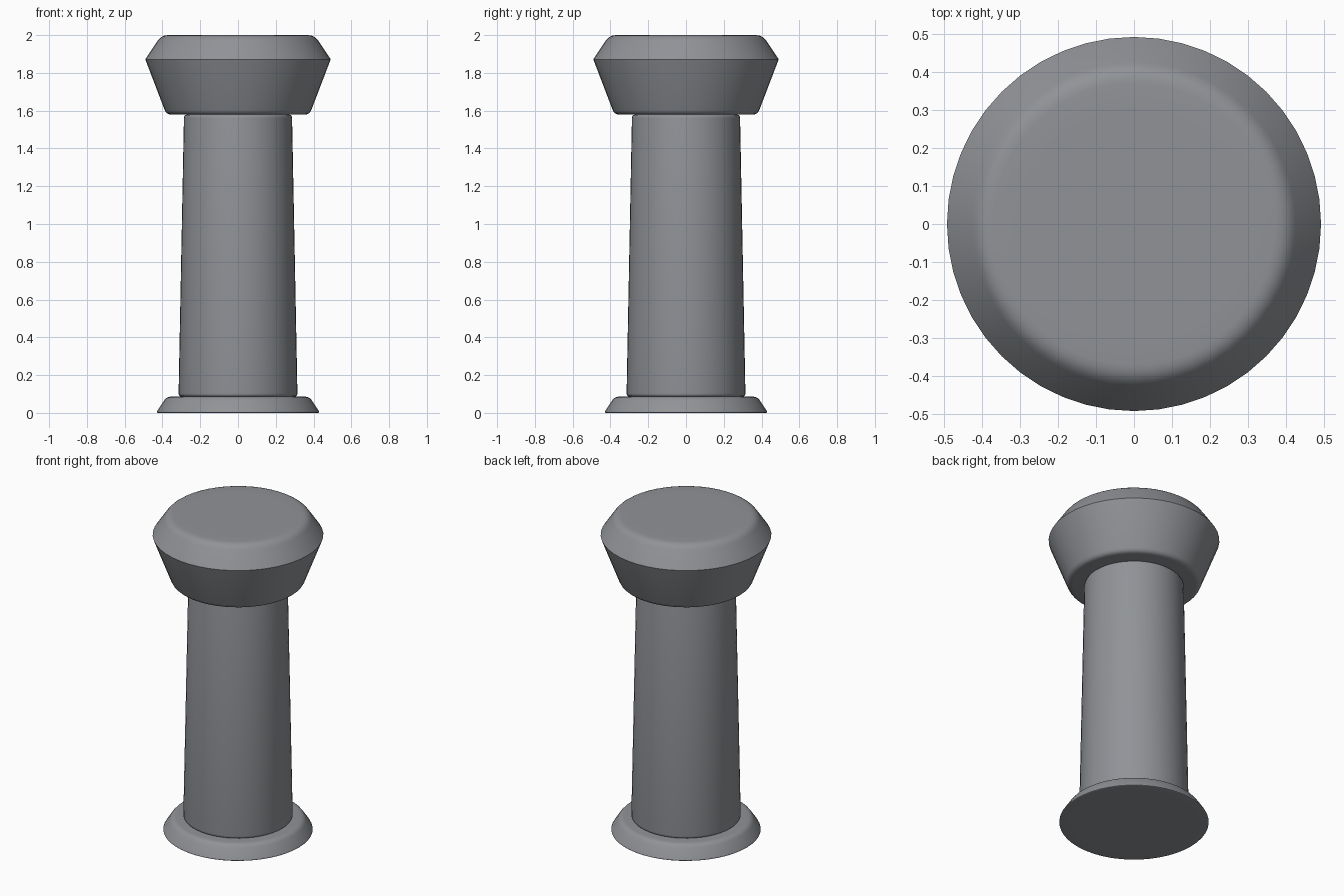
import bpy, bmesh, math
from mathutils import Vector

if "Cube" in bpy.data.objects:
    bpy.data.objects.remove(bpy.data.objects["Cube"])

SEGMENTS = 48

# Dark cast-iron grey
iron = bpy.data.materials.new("dark_grey")
iron.diffuse_color = (0.28, 0.29, 0.31, 1.0)
iron.use_nodes = True
iron.node_tree.nodes["Principled BSDF"].inputs["Base Color"].default_value = iron.diffuse_color


def rounded(profile, steps=4):
    """Turn (radius, z, rounding) corners into a softened outline."""
    pts = [Vector((r, z)) for r, z, _ in profile]
    out = []
    for i, p in enumerate(pts):
        c = profile[i][2]
        if c == 0 or i in (0, len(pts) - 1):
            out.append(p)
            continue
        a = p + (pts[i - 1] - p).normalized() * c
        b = p + (pts[i + 1] - p).normalized() * c
        for k in range(steps + 1):
            t = k / steps
            out.append(a * (1 - t) ** 2 + p * 2 * t * (1 - t) + b * t * t)
    return out


def lathe(name, profile):
    """Spin an outline around the z axis with flat end caps."""
    bm = bmesh.new()
    rings = []
    for r, z in rounded(profile):
        rings.append([bm.verts.new((r * math.cos(2 * math.pi * i / SEGMENTS),
                                    r * math.sin(2 * math.pi * i / SEGMENTS), z))
                      for i in range(SEGMENTS)])
    for lo, hi in zip(rings, rings[1:]):
        for i in range(SEGMENTS):
            j = (i + 1) % SEGMENTS
            bm.faces.new((lo[i], lo[j], hi[j], hi[i]))
    bm.faces.new(rings[0][::-1])
    bm.faces.new(rings[-1])
    mesh = bpy.data.meshes.new(name)
    bm.to_mesh(mesh)
    bm.free()
    mesh.materials.append(iron)
    obj = bpy.data.objects.new(name, mesh)
    bpy.context.collection.objects.link(obj)
    bpy.ops.object.select_all(action='DESELECT')
    obj.select_set(True)
    bpy.context.view_layer.objects.active = obj
    bpy.ops.object.shade_smooth_by_angle(angle=math.radians(30))
    return obj


# Flared foot plate
lathe("base", [(0.35, 0.0, 0), (0.434, 0.0, 0.012),
               (0.378, 0.086, 0.024), (0.25, 0.086, 0)])

# Tapered column
lathe("shaft", [(0.25, 0.086, 0), (0.315, 0.086, 0.018),
                (0.286, 1.579, 0.018), (0.23, 1.579, 0)])

# Wide bollard head with a crisp widest edge
lathe("head", [(0.23, 1.579, 0), (0.379, 1.579, 0.026), (0.491, 1.872, 0),
               (0.405, 2.0, 0.035), (0.3, 2.0, 0)])
